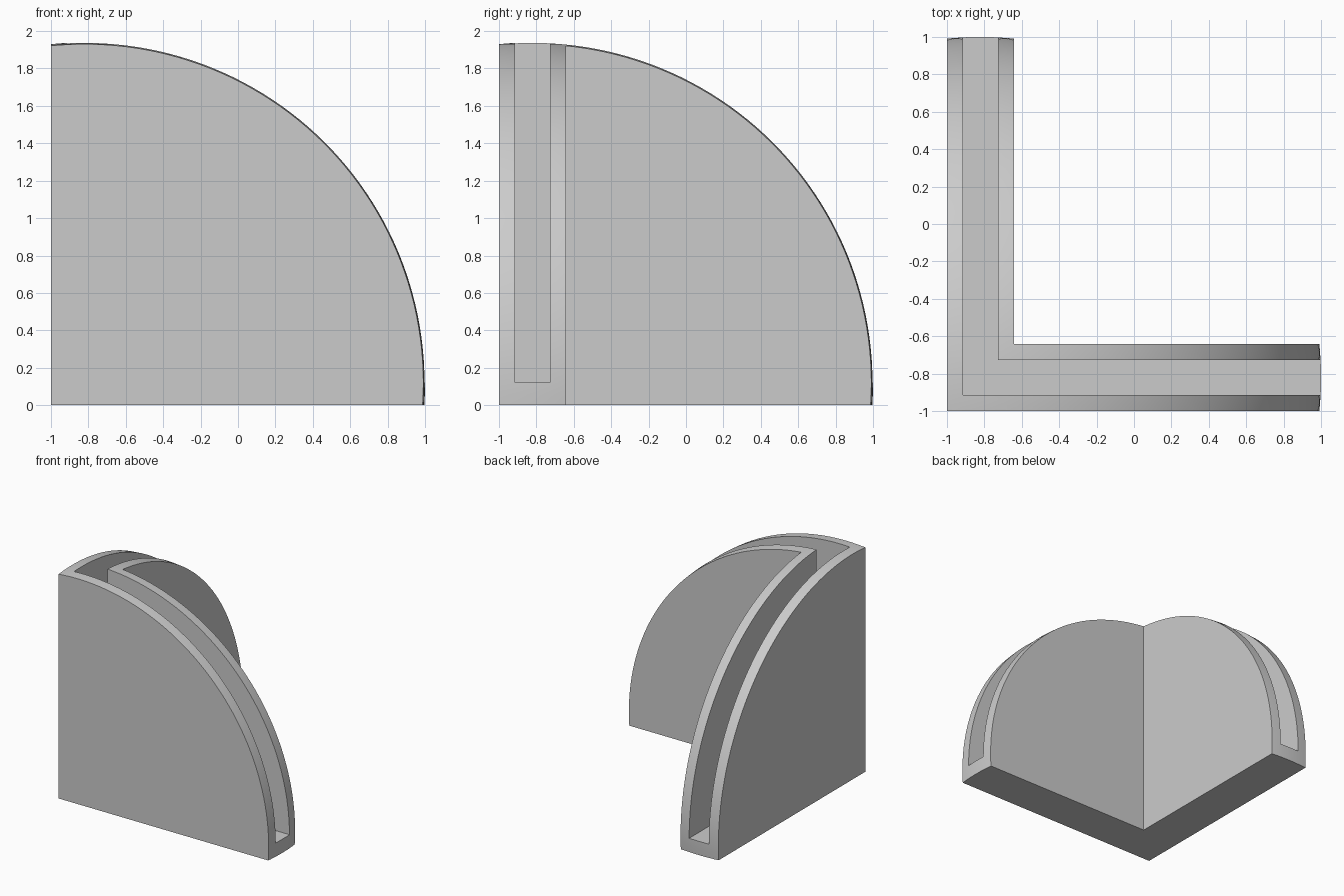
import bpy
import bmesh
from mathutils import Vector

if "Cube" in bpy.data.objects:
    bpy.data.objects.remove(bpy.data.objects["Cube"], do_unlink=True)

CENTRE = -0.821      # centre line of both arms
RADIUS = 1.821       # rounded outline
FLOOR = 0.12         # height of the channel floor
WALL_HALF = 0.179    # half width of an arm
SLOT_HALF = 0.093    # half width of the channel


def link(name, bm):
    mesh = bpy.data.meshes.new(name)
    bmesh.ops.recalc_face_normals(bm, faces=bm.faces)
    bm.to_mesh(mesh)
    bm.free()
    obj = bpy.data.objects.new(name, mesh)
    bpy.context.collection.objects.link(obj)
    return obj


def corner_prism(name, half, reach, bottom, top):
    """L-shaped plan around the centre line, extruded upwards."""
    a, b = CENTRE - half, CENTRE + half
    plan = [(a, a), (reach, a), (reach, b), (b, b), (b, reach), (a, reach)]
    bm = bmesh.new()
    face = bm.faces.new([bm.verts.new((x, y, bottom)) for x, y in plan])
    grown = bmesh.ops.extrude_face_region(bm, geom=[face])["geom"]
    verts = [g for g in grown if isinstance(g, bmesh.types.BMVert)]
    bmesh.ops.translate(bm, verts=verts, vec=Vector((0, 0, top - bottom)))
    return link(name, bm)


def cut(target, cutter, operation):
    cutter.hide_render = True
    mod = target.modifiers.new(operation.title(), 'BOOLEAN')
    mod.operation = operation
    mod.solver = 'EXACT'
    mod.object = cutter
    bpy.ops.object.select_all(action='DESELECT')
    bpy.context.view_layer.objects.active = target
    target.select_set(True)
    bpy.ops.object.modifier_apply(modifier=mod.name)
    bpy.data.objects.remove(cutter, do_unlink=True)


# Two arms meeting at a square corner
body = corner_prism("channelled_corner_wall", WALL_HALF, 1.2, 0, 2.2)

# Rounded top and ends
bm = bmesh.new()
bmesh.ops.create_uvsphere(bm, u_segments=160, v_segments=96, radius=RADIUS)
bmesh.ops.translate(bm, verts=bm.verts, vec=Vector((CENTRE, CENTRE, FLOOR - 0.002)))
cut(body, link("rounding_ball", bm), 'INTERSECT')

# Open channel running along both arms
cut(body, corner_prism("channel_cutter", SLOT_HALF, 1.4, FLOOR, 2.4), 'DIFFERENCE')

# Plain grey finish
grey = bpy.data.materials.new("light_grey")
grey.use_nodes = True
colour = (0.6, 0.6, 0.6, 1)
grey.diffuse_color = colour
grey.node_tree.nodes["Principled BSDF"].inputs["Base Color"].default_value = colour
body.data.materials.clear()
body.data.materials.append(grey)

bpy.ops.object.select_all(action='DESELECT')
body.select_set(True)
bpy.context.view_layer.objects.active = body
bpy.ops.object.shade_smooth_by_angle()
